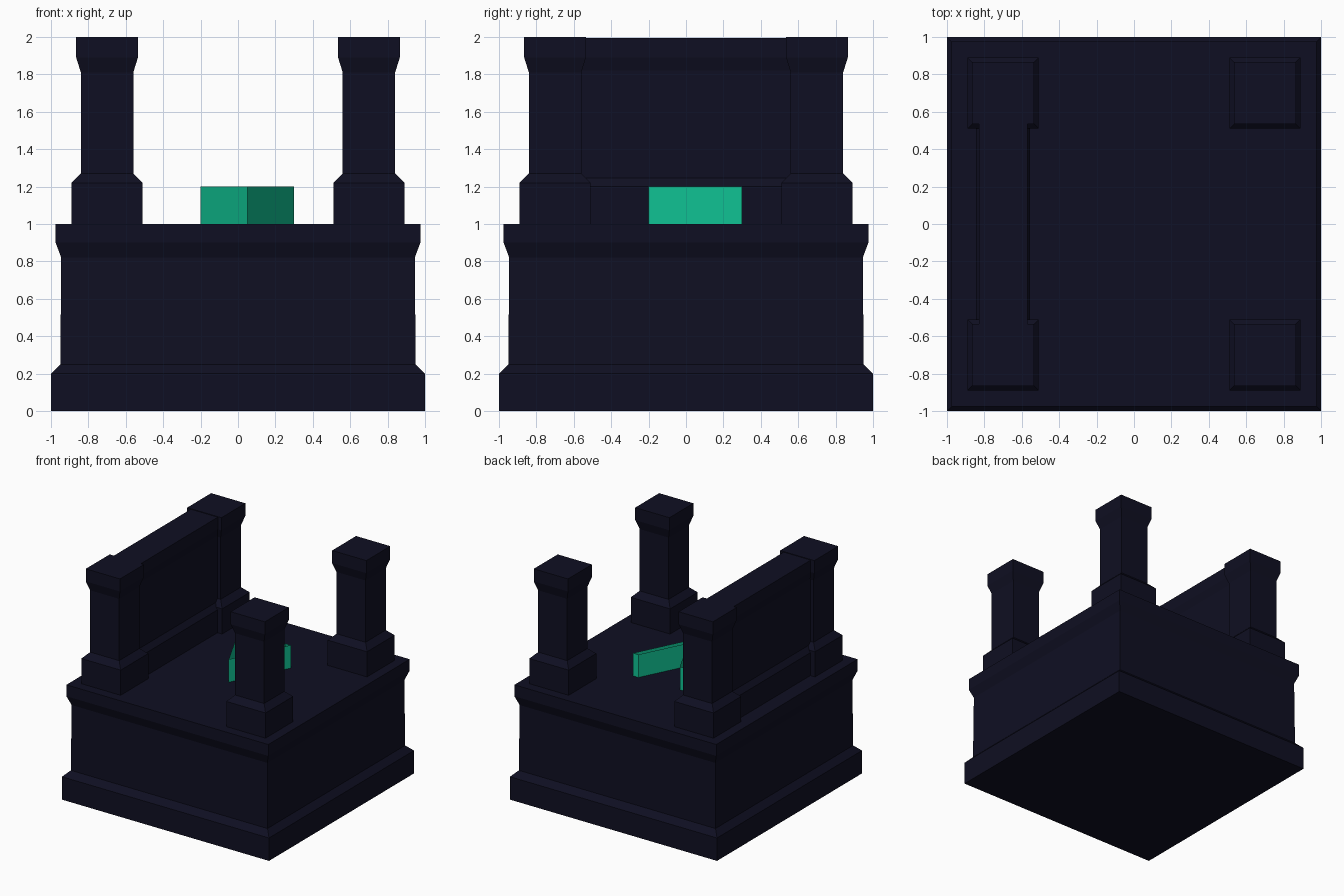
import bpy, bmesh

if "Cube" in bpy.data.objects:
    bpy.data.objects.remove(bpy.data.objects["Cube"])


def material(name, rgb):
    m = bpy.data.materials.new(name)
    m.diffuse_color = (*rgb, 1)
    m.use_nodes = True
    m.node_tree.nodes["Principled BSDF"].inputs["Base Color"].default_value = m.diffuse_color
    return m


STONE = material("dark navy stone", (0.0048, 0.0048, 0.0160))
GREEN = material("emerald green", (0.0052, 0.56, 0.30))


def finish(name, bm, mat, loc=(0, 0, 0)):
    bmesh.ops.recalc_face_normals(bm, faces=bm.faces)
    me = bpy.data.meshes.new(name)
    bm.to_mesh(me)
    bm.free()
    me.materials.append(mat)
    ob = bpy.data.objects.new(name, me)
    ob.location = loc
    bpy.context.collection.objects.link(ob)
    return ob


def moulded_block(name, profile, loc=(0, 0, 0), half_y=None):
    """Stack rectangular rings from (half width, height) pairs."""
    bm = bmesh.new()
    rings = []
    for h, z in profile:
        d = half_y or h
        rings.append([bm.verts.new((sx * h, sy * d, z))
                      for sx, sy in ((-1, -1), (1, -1), (1, 1), (-1, 1))])
    for a, b in zip(rings, rings[1:]):
        for i in range(4):
            j = (i + 1) % 4
            bm.faces.new((a[i], a[j], b[j], b[i]))
    bm.faces.new(rings[0][::-1])
    bm.faces.new(rings[-1])
    return finish(name, bm, STONE, loc)


# Pedestal
moulded_block("pedestal", [(1, 0), (1, 0.2), (0.95, 0.25), (0.945, 0.82),
                           (0.975, 0.9), (0.975, 1)])

# Corner pillars
PILLAR = [(0.19, 1), (0.19, 1.22), (0.14, 1.27), (0.14, 1.81),
          (0.165, 1.89), (0.165, 2)]
for side, sx in (("left", -1), ("right", 1)):
    for end, sy in (("front", -1), ("back", 1)):
        moulded_block(f"{end}_{side}_pillar", PILLAR, (0.7 * sx, 0.7 * sy, 0))

# Wall joining the two left pillars
moulded_block("left_wall", [(0.145, 1), (0.145, 1.2), (0.11, 1.245),
                            (0.11, 1.82), (0.13, 1.89), (0.13, 1.995)],
              (-0.7, 0, 0), half_y=0.6)

# Green chevron: open-topped upright band pointing to the front
outline = [(0.05, -0.2), (0.3, 0.3), (0.25, 0.3), (0.05, -0.1),
           (-0.15, 0.3), (-0.2, 0.3)]
bm = bmesh.new()
low = [bm.verts.new((x, y, 1)) for x, y in outline]
top = [bm.verts.new((x, y, 1.2)) for x, y in outline]
for i in range(6):
    j = (i + 1) % 6
    bm.faces.new((low[i], low[j], top[j], top[i]))
finish("direction_chevron", bm, GREEN)
